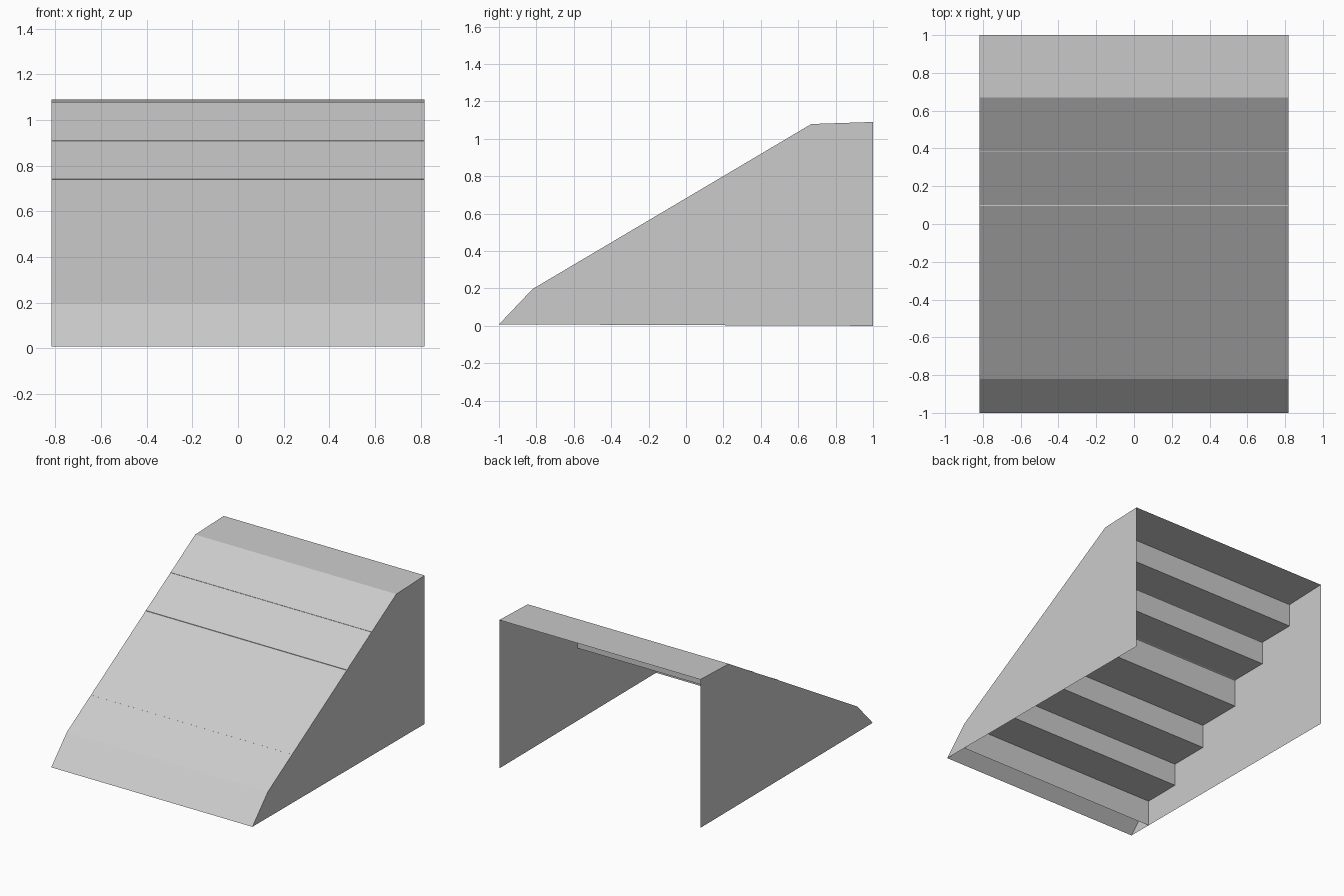
import bpy

if "Cube" in bpy.data.objects:
    bpy.data.objects.remove(bpy.data.objects["Cube"])

HALF = 0.817  # half width


def make_mesh(name, verts, faces):
    mesh = bpy.data.meshes.new(name)
    mesh.from_pydata(verts, [], faces)
    mesh.update()
    obj = bpy.data.objects.new(name, mesh)
    bpy.context.collection.objects.link(obj)
    return obj


def sheet(name, profile):
    """Extrude an open (y, z) profile across the full width."""
    verts = [(x, y, z) for y, z in profile for x in (-HALF, HALF)]
    faces = [(2 * i, 2 * i + 1, 2 * i + 3, 2 * i + 2)
             for i in range(len(profile) - 1)]
    return make_mesh(name, verts, faces)


def side_wall(name, x, profile):
    """Flat side panel with its normal facing outwards."""
    order = list(range(len(profile)))
    if x > 0:
        order.reverse()
    return make_mesh(name, [(x, y, z) for y, z in profile], [order])


# Outer ramp: front toe, long incline and top landing
ramp = [(-1, 0.008), (-0.82, 0.197), (0.67, 1.079), (1, 1.09)]
sheet("ramp_skin", ramp)

# Staircase under the ramp; two of the step noses just break the surface
noses = [(-0.82, 0.197), (-0.54, 0.363), (-0.245, 0.537),
         (0.095, 0.742), (0.383, 0.911), (0.67, 1.079)]
stairs = [(-0.82, 0.007)]
for i, (y, z) in enumerate(noses):
    stairs.append((y, z))
    if i + 1 < len(noses):
        stairs.append((noses[i + 1][0], z + 0.001))
sheet("stair_steps", stairs)

# Side walls; the back and underside stay open
outline = list(reversed(ramp + [(1, 0.0)]))
side_wall("left_wall", -HALF, list(reversed(outline)))
side_wall("right_wall", HALF, list(reversed(outline)))
